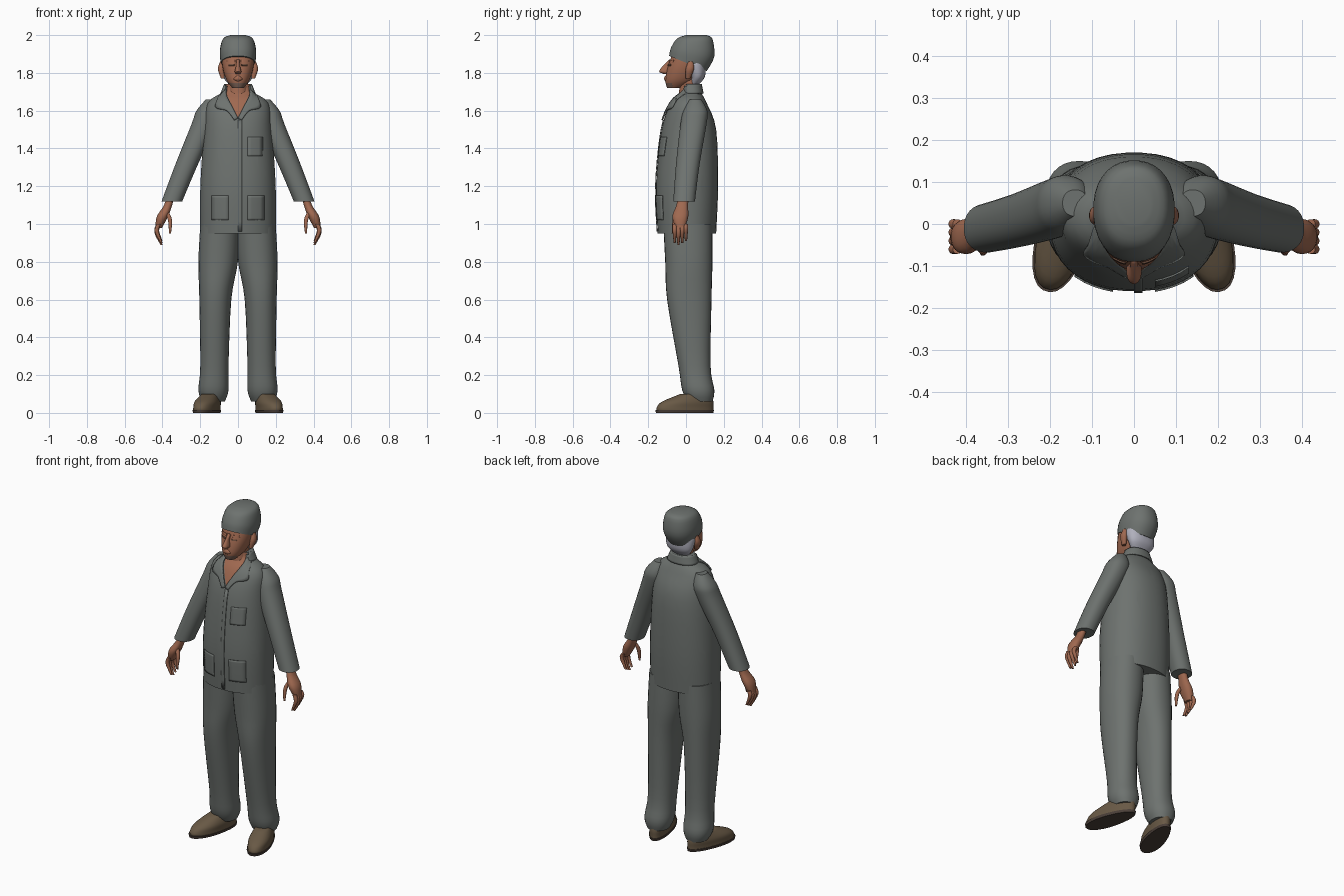
import bpy, bmesh, math
from mathutils import Vector, Matrix
from mathutils.bvhtree import BVHTree

if "Cube" in bpy.data.objects:
    bpy.data.objects.remove(bpy.data.objects["Cube"])


def material(name, red, green, blue):
    mat = bpy.data.materials.new(name)
    mat.use_nodes = True
    colour = (red, green, blue, 1)
    mat.diffuse_color = colour
    mat.node_tree.nodes["Principled BSDF"].inputs["Base Color"].default_value = colour
    return mat


cloth = material("grey cloth", 0.155, 0.17, 0.16)
skin = material("brown skin", 0.35, 0.14, 0.08)
silver = material("silver hair", 0.43, 0.43, 0.5)
leather = material("brown leather", 0.14, 0.1, 0.06)
dark_leather = material("dark sole", 0.07, 0.05, 0.04)
dark_skin = material("dark skin", 0.16, 0.08, 0.05)
stubble = material("chin stubble", 0.2, 0.12, 0.09)


def finish(name, bm, *materials):
    """Turn a bmesh into a smooth object that keeps its sharp edges."""
    bmesh.ops.recalc_face_normals(bm, faces=bm.faces)
    mesh = bpy.data.meshes.new(name)
    bm.to_mesh(mesh)
    bm.free()
    for mat in materials:
        mesh.materials.append(mat)
    for polygon in mesh.polygons:
        polygon.use_smooth = True
    mesh.set_sharp_from_angle(angle=math.radians(45))
    ob = bpy.data.objects.new(name, mesh)
    bpy.context.collection.objects.link(ob)
    return ob


def thicken(ob, thickness):
    modifier = ob.modifiers.new("thickness", "SOLIDIFY")
    modifier.thickness = thickness
    modifier.offset = 0


def spline(points, steps=4):
    """Catmull-Rom curve through tuples of numbers."""
    rows = [Vector(p) for p in points]
    rows = [rows[0]] + rows + [rows[-1]]
    curve = []
    for a, b, c, d in zip(rows, rows[1:], rows[2:], rows[3:]):
        for step in range(steps):
            t = step / steps
            bend = (2 * a - 5 * b + 4 * c - d) * t + (3 * b - a - 3 * c + d) * t * t
            curve.append(b + (c - a + bend) * t / 2)
    return curve + [rows[-1]]


def loft(rings, side=1, segments=28, cap=True):
    """Skin level rings given as x0, x1, y0, y1, z, tilt."""
    bm = bmesh.new()
    loops = []
    for x0, x1, y0, y1, z, tilt in spline(rings):
        loop = []
        for k in range(segments):
            angle = math.tau * (k + 0.5) / segments
            c, s = math.cos(angle), math.sin(angle)
            dx = math.copysign(abs(c) ** 0.9, c) * (x1 - x0) / 2
            dy = math.copysign(abs(s) ** 0.9, s) * (y1 - y0) / 2
            loop.append(bm.verts.new((side * ((x0 + x1) / 2 + dx), (y0 + y1) / 2 + dy, z + tilt * dy)))
        loops.append(loop)
    for low, high in zip(loops, loops[1:]):
        for k in range(segments):
            bm.faces.new((low[k - 1], low[k], high[k], high[k - 1]))
    if cap:
        bm.faces.new(loops[0])
        bm.faces.new(loops[-1])
    return bm


def oval(half_width, front, back, z, tilt=0):
    return (-half_width, half_width, front, back, z, tilt)


def tube(points, side, depth=1.0, segments=14):
    """Limb through points x, y, z with a radius; depth widens it along y."""
    return loft([(x - r, x + r, y - r * depth, y + r * depth, z, 0) for x, y, z, r in points], side, segments)


def patch(name, tree, inner, outer, mat, side=1, lift=0.003, thickness=0.004):
    """Lay a strip between two front outlines (x, z) onto a surface."""
    bm = bmesh.new()
    rows = []
    for a, b in zip(spline(inner), spline(outer)):
        row = []
        for k in range(5):
            x, z = a.lerp(b, k / 4)
            hit = tree.ray_cast(Vector((side * x, -1, z)), Vector((0, 1, 0)))[0]
            if hit is None:
                hit = tree.find_nearest(Vector((side * x, 0, z)))[0]
            row.append(bm.verts.new(hit - Vector((0, lift, 0))))
        rows.append(row)
    for row, following in zip(rows, rows[1:]):
        for k in range(4):
            bm.faces.new((row[k], row[k + 1], following[k + 1], following[k]))
    thicken(finish(name, bm, mat), thickness)


def plate(name, tree, x0, x1, z0, z1, mat, side=1):
    middle = (z0 + z1) / 2
    patch(name, tree, [(x0, z0), (x0, middle), (x0, z1)], [(x1, z0), (x1, middle), (x1, z1)], mat, side)


# Jacket body, with the open neck cut as a V of skin
neck_tip, neck_slope = 1.565, 0.5
bm = loft([oval(0.2, -0.15, 0.16, 0.95), oval(0.2, -0.16, 0.17, 1.2), oval(0.18, -0.13, 0.16, 1.5),
           oval(0.16, -0.08, 0.11, 1.64), oval(0.08, -0.03, 0.08, 1.7), oval(0.07, -0.02, 0.08, 1.74)],
          segments=40)
for side in (1, -1):
    bmesh.ops.bisect_plane(bm, geom=bm.verts[:] + bm.edges[:] + bm.faces[:],
                           plane_co=(0, 0, neck_tip), plane_no=(side, 0, -neck_slope))
for face in bm.faces:
    c = face.calc_center_median()
    face.material_index = int(c.y < 0 and abs(c.x) < neck_slope * (c.z - neck_tip))
torso = BVHTree.FromBMesh(bm)
finish("jacket_body", bm, cloth, skin)

# Collar, placket and chest pocket
bm = loft([oval(0.09, -0.03, 0.09, 1.69), oval(0.07, -0.03, 0.08, 1.74)], cap=False)
bmesh.ops.delete(bm, geom=[f for f in bm.faces if f.calc_center_median().y < 0], context="FACES")
thicken(finish("collar", bm, cloth), 0.008)
plate("front_placket", torso, 0, 0.02, 0.96, 1.55, cloth)
plate("chest_pocket", torso, 0.05, 0.13, 1.36, 1.46, cloth)

# Neck and head
finish("neck", loft([oval(0.07, -0.06, 0.07, 1.6), oval(0.055, -0.04, 0.07, 1.68),
                     oval(0.05, -0.03, 0.07, 1.77)]), skin)
bm = loft([oval(0.03, -0.1, -0.03, 1.72), oval(0.06, -0.11, 0.05, 1.76), oval(0.08, -0.1, 0.09, 1.82),
           oval(0.085, -0.08, 0.1, 1.88), oval(0.07, -0.07, 0.1, 1.92)], segments=36)
for face in bm.faces:
    c = face.calc_center_median()
    face.material_index = int(c.z < 1.75 and c.y < -0.07)
head = BVHTree.FromBMesh(bm)
finish("head", bm, skin, stubble)

# Nose and lips, both rooted inside the head
nose = [(0.012, -0.12, 1.795), (0.018, -0.143, 1.808), (0.01, -0.12, 1.84), (0.01, -0.09, 1.87)]
lips = [(0.01, -0.11, 1.755), (0.025, -0.116, 1.765), (0.02, -0.116, 1.775), (0.01, -0.11, 1.785)]
for name, profile in (("nose", nose), ("lips", lips)):
    finish(name, loft([oval(w, front, -0.08, z) for w, front, z in profile], segments=16), skin)

# Hair below a soft hat that bulges over the nape
finish("hair", loft([oval(0.05, 0.02, 0.07, 1.74), oval(0.08, 0.02, 0.1, 1.78),
                     oval(0.09, -0.01, 0.105, 1.84), oval(0.08, 0, 0.1, 1.87)]), silver)
finish("hat", loft([oval(0.09, -0.09, 0.11, 1.85, -0.4), oval(0.097, -0.08, 0.15, 1.91, -0.2),
                    oval(0.08, -0.05, 0.14, 1.98), oval(0.04, 0, 0.11, 2)], segments=32), cloth)

for side, word in ((1, "left_"), (-1, "right_")):
    # Lapel, pocket and face details
    patch(word + "lapel", torso, [(0.06, 1.73), (0.06, 1.68), (0.03, 1.62), (0, 1.56)],
          [(0.09, 1.7), (0.12, 1.62), (0.06, 1.6), (0.02, 1.55)], cloth, side, 0.008, 0.008)
    plate(word + "pocket", torso, 0.05, 0.14, 1.02, 1.15, cloth, side)
    plate(word + "eye", head, 0.02, 0.05, 1.838, 1.846, dark_skin, side)
    plate(word + "brow", head, 0.015, 0.06, 1.857, 1.868, skin, side)
    finish(word + "ear", tube([(0.08, 0.01, 1.77, 0.01), (0.09, 0.02, 1.82, 0.017),
                               (0.085, 0.025, 1.86, 0.01)], side, 1.3), skin)

    # Sleeve
    finish(word + "sleeve", tube([(0.14, 0.05, 1.66, 0.03), (0.16, 0.05, 1.6, 0.06), (0.18, 0.04, 1.53, 0.066),
                                  (0.27, 0.01, 1.32, 0.06), (0.35, -0.01, 1.12, 0.055)], side, 1.05, 28), cloth)

    # Hand with four curled fingers and a thumb
    finish(word + "hand", tube([(0.35, -0.01, 1.17, 0.02), (0.37, -0.02, 1.1, 0.022), (0.4, -0.03, 1.04, 0.03),
                                (0.42, -0.03, 0.98, 0.018)], side, 1.4, 18), skin)
    thick = 0.011
    for i, name in enumerate(("index", "middle", "ring", "little")):
        y = 0.02 * i - 0.06
        tip = 0.89 + 0.01 * abs(i - 1)
        finish(word + name + "_finger", tube([(0.42, y, 1, thick), (0.43, y, tip + 0.06, thick),
                                              (0.405, y, tip, thick / 2)], side), skin)
    finish(word + "thumb", tube([(0.38, -0.04, 1.07, thick), (0.36, -0.06, 1.02, thick),
                                 (0.36, -0.07, 0.95, thick / 2)], side), skin)

    # Trouser leg, gathered at the ankle
    finish(word + "trouser_leg", loft([
        (-0.01, 0.2, -0.12, 0.14, 1, 0), (0, 0.21, -0.11, 0.14, 0.8, 0), (0.035, 0.205, -0.1, 0.135, 0.6, 0),
        (0.05, 0.2, -0.04, 0.13, 0.25, 0), (0.05, 0.21, -0.02, 0.15, 0.12, 0),
        (0.07, 0.19, 0.01, 0.14, 0.06, 0)], side, 30), cloth)

    # Shoe and sole, narrow at the heel and turned outwards
    upper = [oval(0.06, -0.16, 0.15, 0.01), oval(0.06, -0.16, 0.15, 0.03), oval(0.06, -0.13, 0.15, 0.06),
             oval(0.045, -0.03, 0.14, 0.1)]
    tread = [oval(0.06, -0.165, 0.15, 0), oval(0.064, -0.168, 0.154, 0.015)]
    for part, rings, mat in (("shoe", upper, leather), ("sole", tread, dark_leather)):
        bm = loft(rings)
        for vert in bm.verts:
            vert.co.x *= 1 - 0.9 * max(0, vert.co.y + 0.05)
        turn = Matrix.Rotation(side * math.radians(17), 4, "Z")
        bm.transform(Matrix.Translation((side * 0.16, 0, 0)) @ turn)
        finish(word + part, bm, mat)
